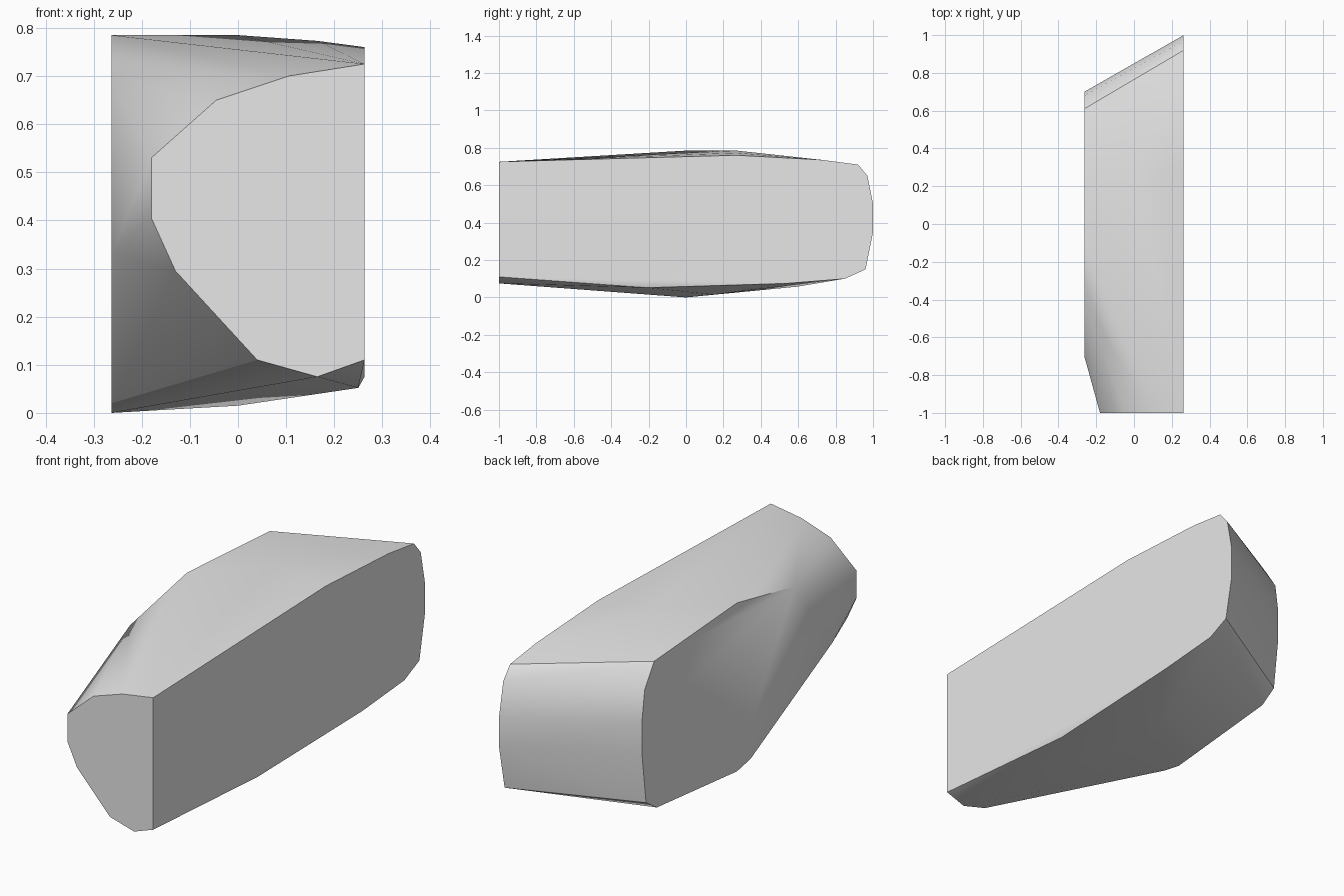
import bpy
import bmesh
import math

cube = bpy.data.objects.get("Cube")
if cube:
    bpy.data.objects.remove(cube, do_unlink=True)

HALF = 0.263

# Side outlines as (y, z)
left_side = [(-0.7, 0.33), (-0.7, 0.53), (-0.42, 0.7), (0.0, 0.785),
             (0.61, 0.746), (0.68, 0.64), (0.7, 0.5), (0.7, 0.35),
             (0.67, 0.11), (0.59, 0.057), (0.0, 0.0), (-0.1, 0.02)]
right_side = [(-1, 0.11), (-1, 0.725), (0.27, 0.76), (0.73, 0.735),
              (0.92, 0.71), (0.97, 0.65), (1, 0.5), (1, 0.35),
              (0.96, 0.15), (0.85, 0.1), (0.54, 0.075)]
# Front end outline as (x, z)
front_end = [(-0.18, 0.53), (-0.18, 0.405), (-0.13, 0.295), (0.04, 0.11),
             (0.165, 0.075), (0.105, 0.7), (-0.045, 0.65)]
# Crown and keel points between the sides
ridges = [(0.0, 0.27, 0.785), (0.165, 0.27, 0.773),
          (0.0, 0.15, 0.015), (0.25, -0.21, 0.052)]

points = [(-HALF, y, z) for y, z in left_side]
points += [(HALF, y, z) for y, z in right_side]
points += [(x, -1, z) for x, z in front_end]
points += ridges

# Stretch a skin over the outlines
bm = bmesh.new()
for p in points:
    bm.verts.new(p)
hull = bmesh.ops.convex_hull(bm, input=bm.verts[:])
loose = [v for v in bm.verts if not v.link_faces]
bmesh.ops.delete(bm, geom=loose, context='VERTS')
bmesh.ops.dissolve_limit(bm, angle_limit=math.radians(0.5),
                         verts=bm.verts[:], edges=bm.edges[:])
bmesh.ops.recalc_face_normals(bm, faces=bm.faces[:])

mesh = bpy.data.meshes.new("faceted_block")
bm.to_mesh(mesh)
bm.free()
block = bpy.data.objects.new("faceted_block", mesh)
bpy.context.collection.objects.link(block)

# Plain light grey surface
grey = bpy.data.materials.new("light_grey")
grey.use_nodes = True
colour = (0.8, 0.8, 0.8, 1)
grey.diffuse_color = colour
grey.node_tree.nodes["Principled BSDF"].inputs["Base Color"].default_value = colour
mesh.materials.append(grey)

bpy.ops.object.select_all(action='DESELECT')
block.select_set(True)
bpy.context.view_layer.objects.active = block
bpy.ops.object.shade_smooth_by_angle(angle=math.radians(30))
